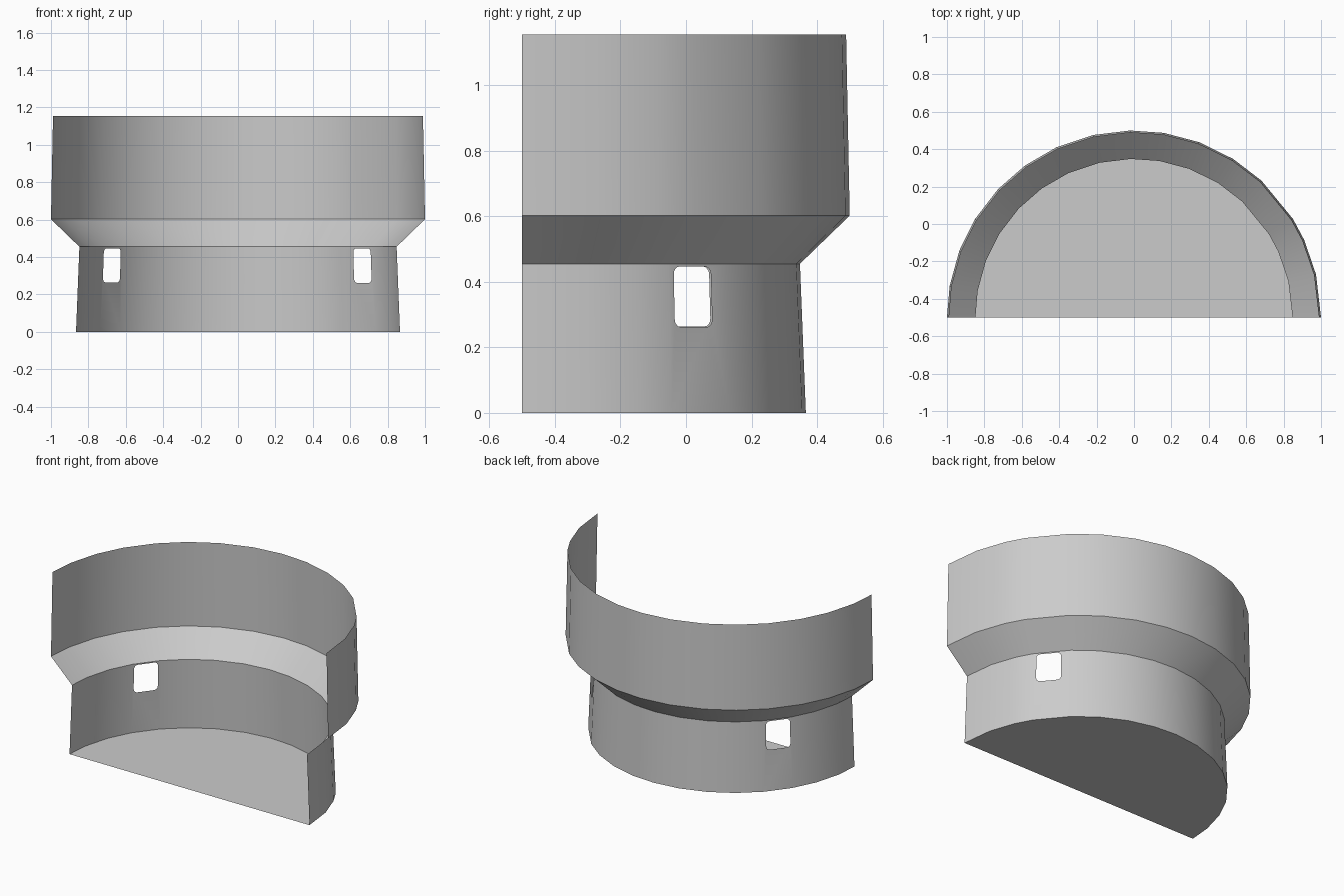
import bpy, bmesh
from math import sin, cos, pi, radians
from mathutils import Vector

if "Cube" in bpy.data.objects:
    bpy.data.objects.remove(bpy.data.objects["Cube"])

# Slightly irregular facet angles around the half circle (degrees, right to left)
ANGLES = [0, 13.3, 24.5, 31.8, 47, 58, 69.6, 80.8, 91.2, 102.6,
          114.5, 125.6, 136.6, 148.3, 159, 170.3, 180]
CY = -0.5


def point(r, a, z):
    a = radians(a)
    return Vector((r * cos(a), CY + r * sin(a), z))


def finish(bm, name):
    bmesh.ops.remove_doubles(bm, verts=bm.verts, dist=1e-5)
    mesh = bpy.data.meshes.new(name)
    bm.to_mesh(mesh)
    bm.free()
    ob = bpy.data.objects.new(name, mesh)
    bpy.context.collection.objects.link(ob)
    bpy.ops.object.select_all(action='DESELECT')
    ob.select_set(True)
    bpy.context.view_layer.objects.active = ob
    bpy.ops.object.shade_smooth_by_angle(angle=radians(30))


def panel_with_window(bm, quad, u0, u1, v0, v1, radius=0.024, steps=4):
    """Flat panel with a rounded rectangular opening."""
    a, b, c, d = quad
    ru, rv = radius / (b - a).length, radius / (d - a).length

    def at(u, v):
        return a.lerp(b, u).lerp(d.lerp(c, u), v)

    # opening reaches almost to the top edge, so corners are walked in order
    centres = [(u0 + ru, v0 + rv, pi), (u1 - ru, v0 + rv, 1.5 * pi),
               (u1 - ru, v1 - rv, 0), (u0 + ru, v1 - rv, 0.5 * pi)]
    arcs = []
    for cu, cv, start in centres:
        arc = []
        for i in range(steps + 1):
            t = start + i * pi / 2 / steps
            arc.append(bm.verts.new(at(cu + ru * cos(t), cv + rv * sin(t))))
        arcs.append(arc)
    outer = [bm.verts.new(p) for p in quad]
    for k in range(4):
        n = (k + 1) % 4
        for p, q in zip(arcs[k], arcs[k][1:]):
            bm.faces.new((outer[k], q, p))
        bm.faces.new((outer[k], outer[n], arcs[n][0], arcs[k][-1]))


def band(name, r0, z0, r1, z1, windows={}):
    bm = bmesh.new()
    for i, (a0, a1) in enumerate(zip(ANGLES, ANGLES[1:])):
        quad = [point(r0, a0, z0), point(r0, a1, z0),
                point(r1, a1, z1), point(r1, a0, z1)]
        if i in windows:
            panel_with_window(bm, quad, *windows[i])
        else:
            bm.faces.new([bm.verts.new(p) for p in quad])
    finish(bm, name)


# Lower wall with two windows, sloping ledge, and upper wall
band("lower_wall", 0.866, 0, 0.848, 0.455,
     {3: (0.087, 0.74, 0.575, 0.982), 12: (0.094, 0.953, 0.58, 0.982)})
band("sloped_ledge", 0.848, 0.455, 1.0, 0.602)
band("upper_wall", 1.0, 0.602, 0.989, 1.155)

# Half-round floor
bm = bmesh.new()
bm.faces.new([bm.verts.new(point(0.866, a, 0)) for a in reversed(ANGLES)])
finish(bm, "floor")
